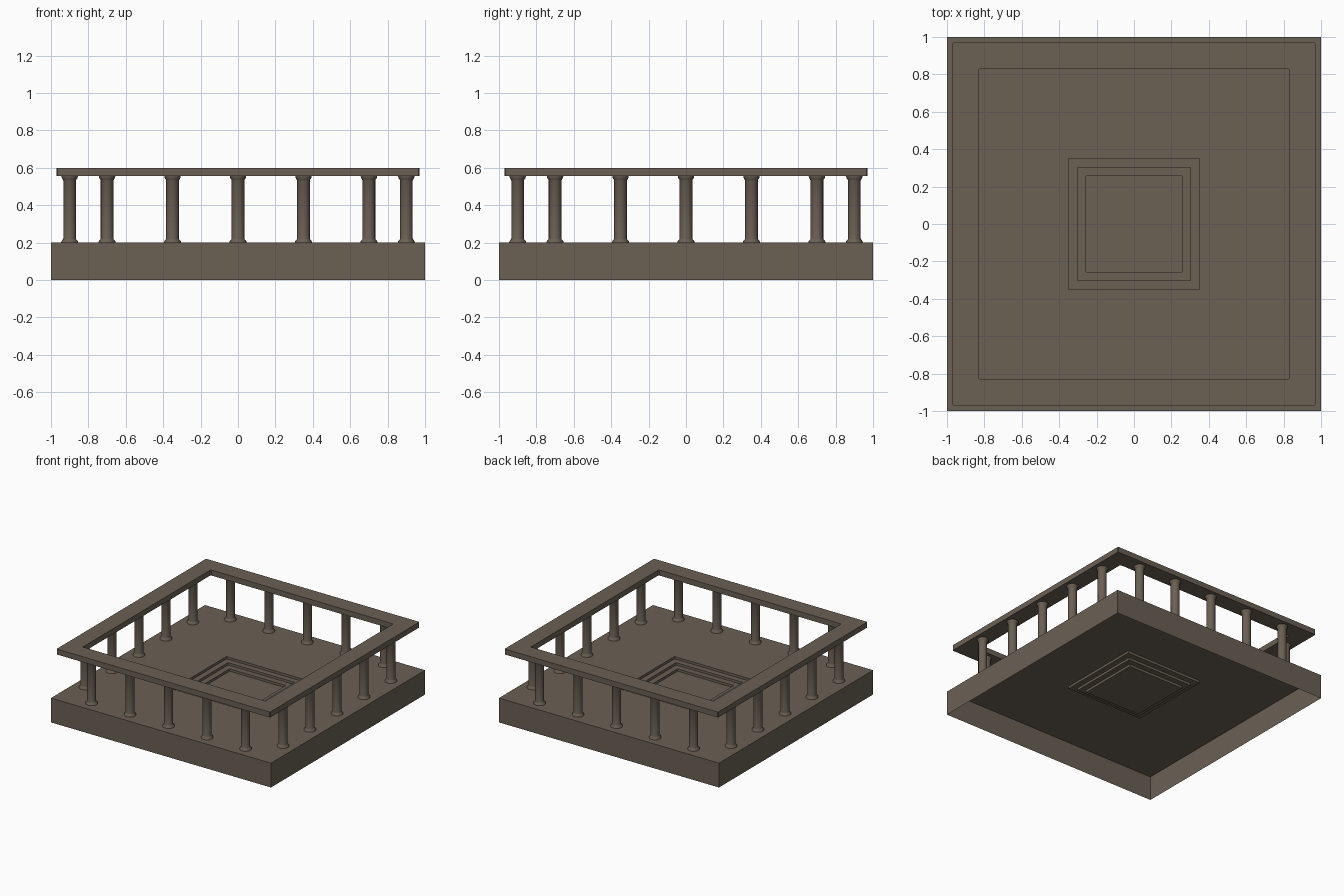
import bpy, bmesh, math

if "Cube" in bpy.data.objects:
    bpy.data.objects.remove(bpy.data.objects["Cube"])

stone = bpy.data.materials.new("warm_grey_stone")
stone.diffuse_color = (0.145, 0.117, 0.088, 1)
stone.use_nodes = True
stone.node_tree.nodes["Principled BSDF"].inputs["Base Color"].default_value = stone.diffuse_color


def make_object(name, bm):
    me = bpy.data.meshes.new(name)
    bm.to_mesh(me)
    bm.free()
    me.materials.append(stone)
    ob = bpy.data.objects.new(name, me)
    bpy.context.collection.objects.link(ob)
    return ob


def square(bm, h, z, c=0.0):
    """Square ring of half size h, with optional clipped corners c."""
    if c:
        pts = [(h, h - c), (h - c, h), (c - h, h), (-h, h - c),
               (-h, c - h), (c - h, -h), (h - c, -h), (h, c - h)]
    else:
        pts = [(h, h), (-h, h), (-h, -h), (h, -h)]
    return [bm.verts.new((x, y, z)) for x, y in pts]


def bridge(bm, a, b):
    n = len(a)
    for i in range(n):
        j = (i + 1) % n
        bm.faces.new((a[i], a[j], b[j], b[i]))


# Platform: open underneath, with a stepped basin sunk in its floor
bm = bmesh.new()
profile = [(1, 0), (1, .2), (.35, .2), (.35, .18), (.303, .18),
           (.303, .16), (.256, .16), (.256, .14)]
rings = [square(bm, h, z) for h, z in profile]
for a, b in zip(rings, rings[1:]):
    bridge(bm, a, b)
bm.faces.new(rings[-1])
make_object("platform", bm)

# Handrail: square frame
bm = bmesh.new()
rings = [square(bm, h, z, .006) for h, z in
         [(.97, .555), (.97, .6), (.83, .6), (.83, .555)]]
for i in range(4):
    bridge(bm, rings[i], rings[(i + 1) % 4])
make_object("handrail", bm)

# Balusters: lathed posts, five along each side
SIDES = 16
post = [(.046, .2), (.044, .208), (.035, .218), (.034, .222),
        (.034, .532), (.036, .536), (.043, .548), (.044, .556)]
bm = bmesh.new()
rings = [[bm.verts.new((r * math.cos(2 * math.pi * i / SIDES),
                        r * math.sin(2 * math.pi * i / SIDES), z))
          for i in range(SIDES)] for r, z in post]
for a, b in zip(rings, rings[1:]):
    bridge(bm, a, b)
first = make_object("baluster", bm)
bpy.context.view_layer.objects.active = first
first.select_set(True)
bpy.ops.object.shade_smooth_by_angle(angle=math.radians(35))

spots = []
for t in (-.7, -.35, 0, .35, .7):
    for s in (-.9, .9):
        spots += [(t, s, 0), (s, t, 0)]
first.location = spots[0]
for p in spots[1:]:
    ob = first.copy()
    ob.location = p
    bpy.context.collection.objects.link(ob)
